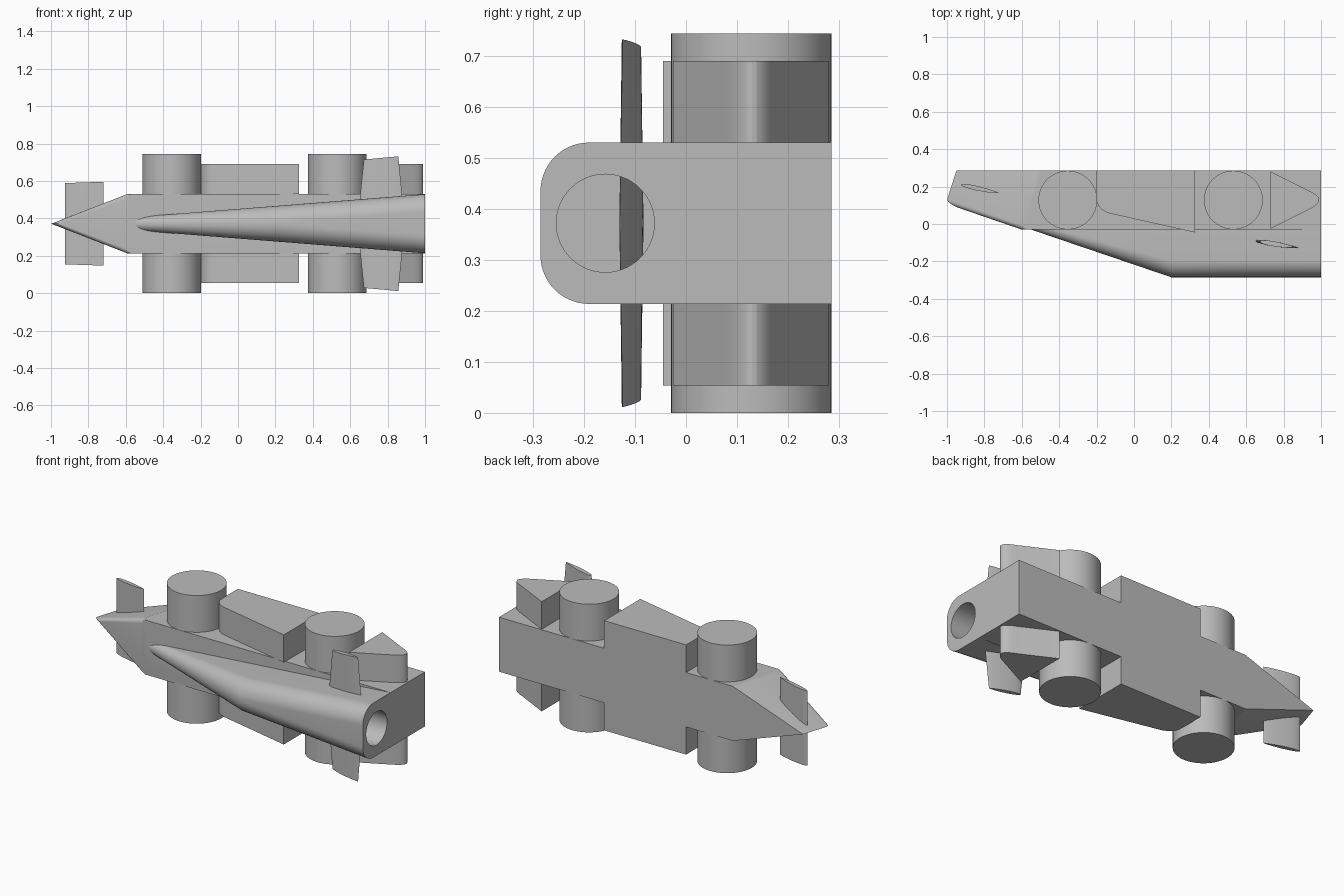
import bpy, bmesh, math
from mathutils import Vector

cube = bpy.data.objects.get("Cube")
if cube:
    bpy.data.objects.remove(cube)

MID = 0.3715    # height of the symmetry plane
HALF = 0.158    # half width of the body
DECK = -0.03
FLOOR = 0.285

grey = bpy.data.materials.new("plain_grey")
grey.use_nodes = True
grey.diffuse_color = (0.5, 0.5, 0.5, 1)
grey.node_tree.nodes["Principled BSDF"].inputs["Base Color"].default_value = (0.5, 0.5, 0.5, 1)


def finish(name, bm):
    """Turn a bmesh into a named, smoothed object."""
    bmesh.ops.remove_doubles(bm, verts=bm.verts, dist=0.0002)
    bmesh.ops.recalc_face_normals(bm, faces=bm.faces)
    mesh = bpy.data.meshes.new(name)
    bm.to_mesh(mesh)
    bm.free()
    mesh.materials.append(grey)
    obj = bpy.data.objects.new(name, mesh)
    bpy.context.collection.objects.link(obj)
    obj.location.z = MID
    smooth(obj)
    return obj


def smooth(obj):
    bpy.ops.object.select_all(action='DESELECT')
    obj.select_set(True)
    bpy.context.view_layer.objects.active = obj
    bpy.ops.object.shade_smooth_by_angle(angle=math.radians(16))


def loft(name, sections):
    """Skin a list of equal-length closed sections and cap the ends."""
    bm = bmesh.new()
    rings = [[bm.verts.new(p) for p in s] for s in sections]
    for a, b in zip(rings, rings[1:]):
        for i in range(len(a)):
            j = (i + 1) % len(a)
            bm.faces.new((a[i], a[j], b[j], b[i]))
    bm.faces.new(rings[0])
    bm.faces.new(rings[-1])
    return finish(name, bm)


def prism(name, profile, z0, z1):
    return loft(name, [[(x, y, z) for x, y in profile] for z in (z0, z1)])


def circle(cx, cy, r, n=64):
    return [(cx + r * math.cos(math.tau * i / n), cy + r * math.sin(math.tau * i / n))
            for i in range(n)]


def bezier(a, b, c, n=12):
    """Quadratic corner curve from a to c, pulled toward b."""
    return [tuple((1 - t) ** 2 * p + 2 * t * (1 - t) * q + t * t * r
                  for p, q, r in zip(a, b, c)) for t in (i / n for i in range(n + 1))]


def combine(obj, other, operation):
    mod = obj.modifiers.new(operation.lower(), 'BOOLEAN')
    mod.object = other
    mod.operation = operation
    mod.solver = 'EXACT'
    bpy.context.view_layer.objects.active = obj
    bpy.ops.object.modifier_apply(modifier=mod.name)
    bpy.data.objects.remove(other)


# chassis: flat slab with a pointed, sheared nose
bm = bmesh.new()
tip = Vector((-1.006, 0.11, 0))
points = [tip, (-0.95, FLOOR, 0)]
for s in (1, -1):
    points += [(x, y, s * HALF) for x, y in
               ((1, FLOOR), (1, DECK), (-0.6, DECK), (-0.5, FLOOR))]
bmesh.ops.convex_hull(bm, input=[bm.verts.new(p) for p in points])
bmesh.ops.dissolve_limit(bm, angle_limit=math.radians(1), verts=bm.verts, edges=bm.edges)
nose_edges = [e for e in bm.edges
              if any((v.co - tip).length < 0.001 for v in e.verts)
              and any(abs(v.co.y - DECK) < 0.001 for v in e.verts)]
bmesh.ops.bevel(bm, geom=nose_edges, offset=0.025, segments=6, profile=0.5, affect='EDGES')
body = finish("body", bm)

# cowl: rounded hump widening and rising toward the rear
sections = []
for x in [-0.57 + 0.77 * i / 24 for i in range(25)] + [0.6, 1.0]:
    w = HALF - 0.079 * (1 - x)
    r = min(0.095, 0.97 * w)
    top = -0.285 if x >= 0.2 else -0.285 + 0.34 * (0.2 - x)
    depth = -0.01 - top
    start = math.asin(max(0, 1 - depth / r))
    angles = [start + (math.pi / 2 - start) * i / 14 for i in range(15)]
    side = [(top + r - r * math.sin(a), w - r + r * math.cos(a)) for a in angles]
    side.insert(0, (-0.01, side[0][1]))
    sections.append([(x, y, z) for y, z in side] + [(x, y, -z) for y, z in reversed(side)])
combine(body, loft("cowl", sections), 'UNION')

# round bore in the rear end
bore = loft("bore", [[(x, y, z) for y, z in circle(-0.158, 0, 0.096)] for x in (0.62, 1.1)])
combine(body, bore, 'DIFFERENCE')
smooth(body)

# wheels, side pods and rear fairings on both sides
pod = [(-0.2, FLOOR)] + bezier((-0.2, 0.13), (-0.19, 0.065), (-0.11, 0.052)) \
    + [(0.325, -0.045), (0.325, FLOOR)]
fairing = [(0.73, 0.28), (0.73, -0.025)] + bezier((0.93, 0.075), (1.05, 0.132), (0.93, 0.18))
for s, label in ((1, "upper"), (-1, "lower")):
    for x, place in ((-0.354, "front"), (0.531, "rear")):
        prism(f"{place}_wheel_{label}", circle(x, 0.128, 0.157), s * HALF, s * 0.3715)
    prism(f"side_pod_{label}", pod, s * HALF, s * 0.318)
    prism(f"rear_fairing_{label}", fairing, s * HALF, s * 0.318)


def blade(name, lead, trail, reach_lead, reach_trail, sweep, thick):
    """Thin airfoil running through the body, narrowing toward both ends."""
    lead, trail = Vector(lead), Vector(trail)
    normal = Vector((lead.y - trail.y, trail.x - lead.x)).normalized()
    ts = [(1 - math.cos(math.pi * i / 16)) / 2 for i in range(17)]
    outline = [(t, 1) for t in ts] + [(t, -1) for t in reversed(ts[1:-1])]
    rings = []
    for s in (-1, 0, 1):
        ring = []
        for t, d in outline:
            k = t + abs(s) * sweep * (1 - 2 * t)
            p = lead.lerp(trail, k) + normal * d * thick * 1.3 * math.sqrt(t) * (1 - t) ** 0.8
            ring.append((p.x, p.y, s * (reach_lead + (reach_trail - reach_lead) * t)))
        rings.append(ring)
    loft(name, rings)


# wing blades
blade("front_wing", (-0.925, 0.21), (-0.72, 0.165), 0.217, 0.224, 0.0, 0.022)
blade("rear_wing", (0.637, -0.088), (0.893, -0.13), 0.343, 0.36, 0.14, 0.024)
